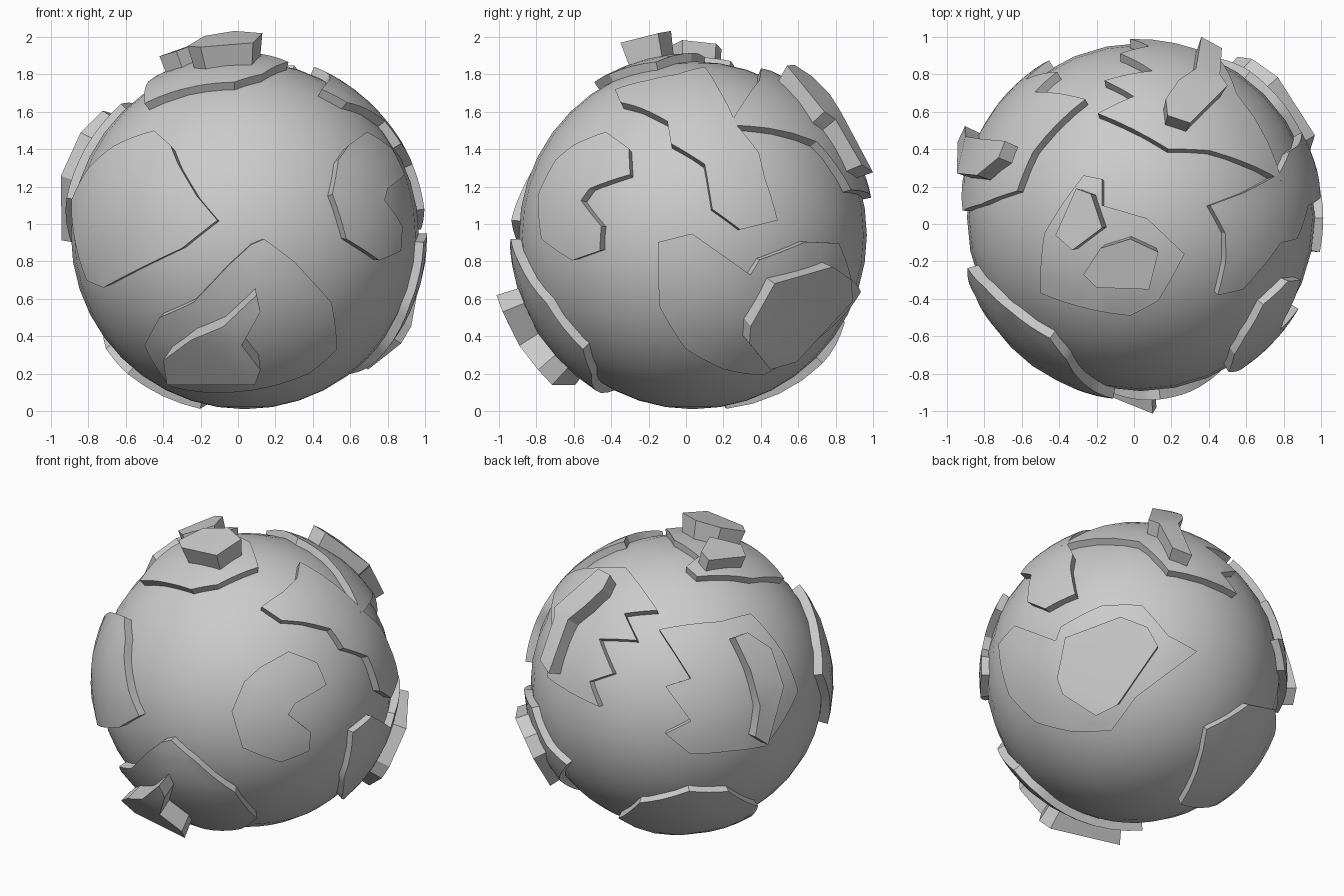
import bpy, bmesh
from math import radians, sin, cos, sqrt
from mathutils import Vector

cube = bpy.data.objects.get("Cube")
if cube:
    bpy.data.objects.remove(cube, do_unlink=True)

CENTRE = Vector((0.037, 0.037, 0.94))
RADIUS = 0.93
MIDDLE = Vector((0, 0, 1))

grey = bpy.data.materials.new("stone_grey")
grey.use_nodes = True
grey.diffuse_color = (0.6, 0.6, 0.6, 1)
grey.node_tree.nodes["Principled BSDF"].inputs["Base Color"].default_value = (0.6, 0.6, 0.6, 1)

# Facing directions (azimuth, elevation) on which outlines are drawn
FRONT, RIGHT, TOP = (-90, 0), (0, 0), (-90, 90)
FRONT_RIGHT, BACK_LEFT, BACK_UNDER = (-55, 25), (125, 25), (55, -25)


def finish(obj, angle):
    obj.location = CENTRE
    obj.data.materials.append(grey)
    bpy.ops.object.select_all(action="DESELECT")
    obj.select_set(True)
    bpy.context.view_layer.objects.active = obj
    bpy.ops.object.shade_smooth_by_angle(angle=radians(angle))


def on_shell(facing, u, v, r):
    """Point of the outline dropped onto a shell of radius r, relative to the centre."""
    a, e = map(radians, facing)
    side = Vector((-sin(a), cos(a), 0))
    toward = Vector((cos(a) * cos(e), sin(a) * cos(e), sin(e)))
    up = toward.cross(side)
    off = CENTRE - MIDDLE
    u, v = u - off.dot(side), v - off.dot(up)
    w = sqrt(max(r * r - u * u - v * v, 0.0))
    return (side * u + up * v + toward * w).normalized() * r


def plate(name, facing, outline, r, flat=False, flare=1.0):
    """Slab on the globe: curved for ground plates, flat topped for raised blocks."""
    points = [on_shell(facing, u, v, r) for u, v in outline]
    axis = sum(points, Vector()).normalized()
    bm = bmesh.new()
    # Draw on the tangent plane, where straight lines stay straight on the globe
    face = bm.faces.new([bm.verts.new(p * (r / p.dot(axis))) for p in points])
    face.normal_update()
    if face.normal.dot(axis) < 0:
        face.normal_flip()
    bmesh.ops.triangulate(bm, faces=bm.faces[:])
    if not flat:
        for _ in range(2):
            bmesh.ops.subdivide_edges(bm, edges=bm.edges[:], cuts=1, use_grid_fill=True)
            bmesh.ops.triangulate(bm, faces=bm.faces[:])
    for vert in bm.verts:
        vert.co = vert.co.normalized() * r
    grown = bmesh.ops.extrude_face_region(bm, geom=bm.faces[:])
    top = {g for g in grown["geom"] if isinstance(g, bmesh.types.BMVert)}
    hub = axis * r
    for vert in bm.verts:
        if vert not in top:
            spread = hub + (vert.co - hub) * flare
            vert.co = spread.normalized() * (RADIUS - 0.05)
    mesh = bpy.data.meshes.new(name)
    bm.to_mesh(mesh)
    bm.free()
    obj = bpy.data.objects.new(name, mesh)
    bpy.context.collection.objects.link(obj)
    finish(obj, 25)


def lower(outline):
    """Outlines measured from the ground, moved to the middle height."""
    return [(u, z - 1) for u, z in outline]


# Globe
bpy.ops.mesh.primitive_uv_sphere_add(segments=32, ring_count=20, radius=RADIUS)
globe = bpy.context.object
globe.name = "globe"
finish(globe, 40)

# Front left plate
plate("front_side_plate", FRONT, lower([
    (-.11, 1.02), (-.22, 1.15), (-.32, 1.32), (-.36, 1.42), (-.45, 1.5), (-.66, 1.42),
    (-.8, 1.3), (-.89, 1.13), (-.87, .9), (-.81, .7), (-.72, .66), (-.3, .87)]), .985)

# Lower front plate and its block
plate("front_lower_plate", FRONT, lower([
    (-.5, .35), (-.42, .5), (-.24, .58), (-.05, .78), (.07, .89), (.14, .92), (.3, .8),
    (.5, .58), (.53, .33), (.38, .2), (.07, .11), (-.36, .13)]), .98)
plate("front_lower_block", FRONT, lower([
    (-.4, .27), (-.25, .38), (-.08, .45), (.1, .62), (.12, .53), (.02, .35), (.12, .22),
    (.09, .14), (-.38, .14)]), 1.1, True)

# Hooked plate
plate("hooked_plate", FRONT_RIGHT, [
    (-.04, -.25), (.04, -.06), (.14, .03), (.32, .13), (.5, .06), (.56, -.08), (.36, -.2),
    (.32, -.27), (.46, -.38), (.45, -.5), (.27, -.57), (.03, -.48)], .975)

# Long upper side plate
plate("upper_side_plate", RIGHT, lower([
    (-.38, 1.72), (-.2, 1.77), (-.05, 1.8), (.1, 1.84), (.17, 1.73), (.27, 1.53),
    (.39, 1.38), (.42, 1.25), (.49, 1.02), (.29, .97), (.14, 1.08), (.1, 1.32),
    (-.08, 1.43), (-.1, 1.55), (-.24, 1.62), (-.35, 1.65)]), .975)

# Lower side plate and its block
plate("lower_side_plate", BACK_UNDER, [
    (-.9, .1), (-.81, .21), (-.57, .1), (-.54, .19), (-.29, .33), (-.04, .34), (.13, .15),
    (.32, .06), (.1, -.12), (-.06, -.25), (-.2, -.46), (-.44, -.47), (-.66, -.41),
    (-.83, -.23)], .975)
plate("lower_side_block", BACK_UNDER, [
    (-.52, .11), (-.18, .25), (-.01, .19), (.06, .07), (-.18, -.31), (-.31, -.38),
    (-.52, -.25), (-.56, -.15)], 1.06, True, 1.1)

# Jagged rear plate and its block
plate("rear_upper_plate", BACK_LEFT, [
    (-.78, .59), (-.56, .66), (-.38, .66), (-.18, .39), (-.39, .37), (-.31, .2),
    (-.55, .21), (-.46, -.01), (-.61, -.06), (-.55, -.22), (-.88, -.03), (-.85, .29)], .975)
plate("rear_upper_block", TOP, [
    (.36, 1), (.47, .94), (.46, .8), (.5, .74), (.3, .54), (.18, .58), (.17, .67),
    (.24, .77), (.33, .83)], 1.07, True)

# Crown plate and its two blocks
plate("crown_plate", TOP, [
    (-.48, -.05), (-.27, .26), (-.17, .24), (-.17, .1), (.07, .03), (.27, -.16),
    (.13, -.41), (-.02, -.49), (-.22, -.46), (-.5, -.37)], .975)
plate("crown_small_block", TOP, [
    (-.42, -.06), (-.31, .19), (-.23, .16), (-.17, -.02), (-.33, -.14)], 1.065, True, 1.1)
plate("crown_large_block", TOP, [
    (-.27, -.27), (-.18, -.13), (-.02, -.08), (.13, -.15), (.08, -.35), (-.2, -.34)],
    1.1, True)

# Rear side plate and its block
plate("rear_side_plate", BACK_LEFT, [
    (-.17, .27), (.22, .32), (.41, .37), (.61, .13), (.71, -.12), (.5, -.47), (.28, -.5),
    (.03, -.52), (-.13, -.39), (.03, -.31), (-.13, -.09), (.03, -.04)], .975)
plate("rear_side_block", BACK_LEFT, [
    (.31, .22), (.39, .25), (.54, .15), (.62, -.09), (.52, -.46), (.44, -.41),
    (.47, -.22), (.41, .01)], 1.06, True, 1.1)

# Underside plate
plate("underside_plate", BACK_UNDER, [
    (.29, -.87), (.41, -.42), (.68, -.24), (.87, -.24), (.89, -.38), (.71, -.71),
    (.55, -.83)], .975)
